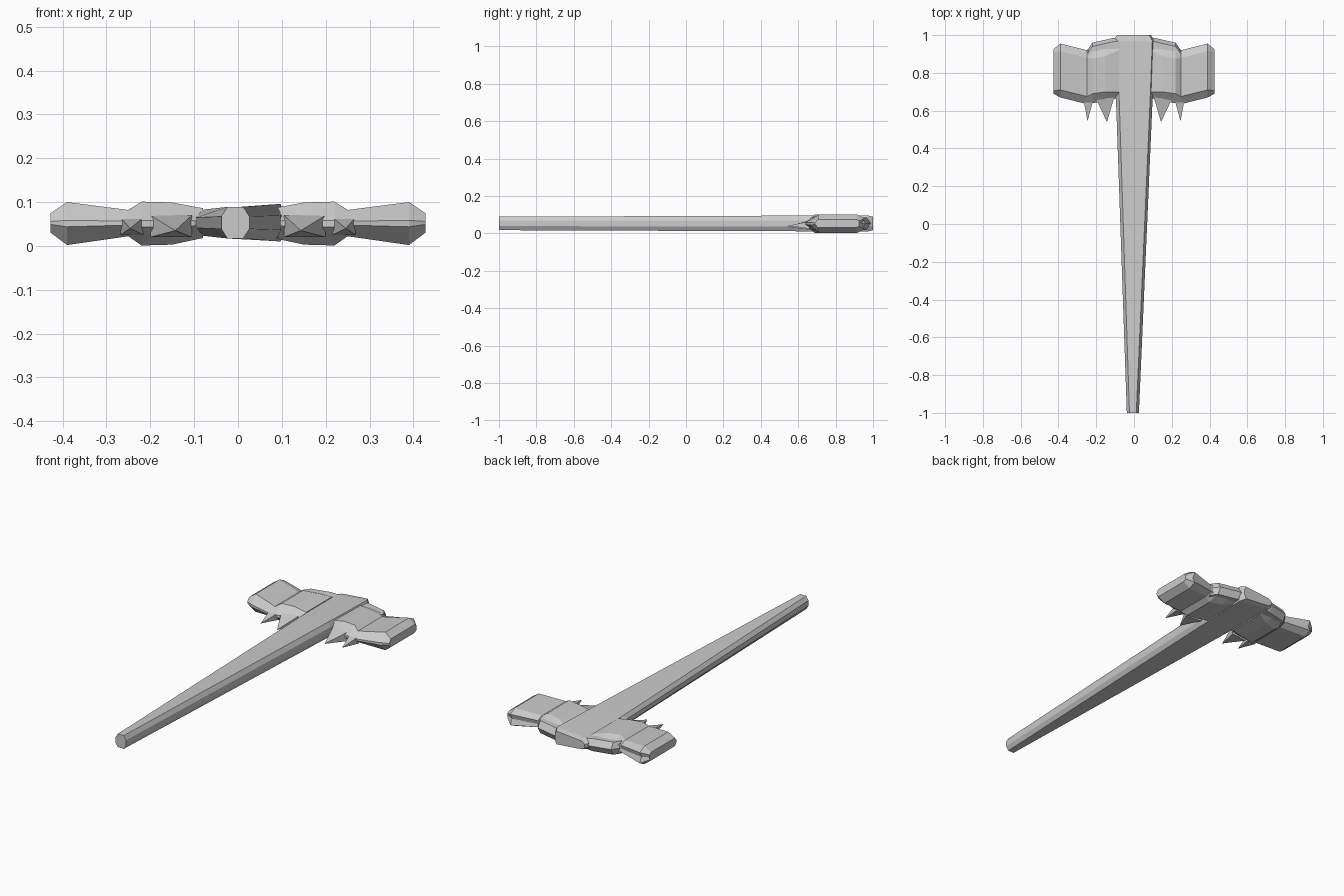
import bpy, bmesh

if "Cube" in bpy.data.objects:
    bpy.data.objects.remove(bpy.data.objects["Cube"])


def finish(name, bm, mirror=False):
    bmesh.ops.recalc_face_normals(bm, faces=bm.faces)
    me = bpy.data.meshes.new(name)
    bm.to_mesh(me)
    bm.free()
    ob = bpy.data.objects.new(name, me)
    bpy.context.collection.objects.link(ob)
    if mirror:
        ob.modifiers.new("mirror", 'MIRROR').use_mirror_merge = False
    return ob


def loft(name, rings, mirror=False):
    """Skin matching rings of points and cap both ends."""
    bm = bmesh.new()
    loops = [[bm.verts.new(p) for p in ring] for ring in rings]
    n = len(loops[0])
    for a, b in zip(loops, loops[1:]):
        for i in range(n):
            j = (i + 1) % n
            bm.faces.new((a[i], a[j], b[j], b[i]))
    bm.faces.new(loops[0])
    bm.faces.new(loops[-1])
    return finish(name, bm, mirror)


def spike(name, base, tip):
    """Mirrored pyramid from a base outline to a point."""
    bm = bmesh.new()
    vs = [bm.verts.new(p) for p in base]
    t = bm.verts.new(tip)
    bm.faces.new(vs)
    for i in range(len(vs)):
        bm.faces.new((vs[i], vs[(i + 1) % len(vs)], t))
    return finish(name, bm, True)


# Tapered eight-sided handle running through the head
def handle_ring(y, xl, xr, tl, tr, zl, zr):
    # tl/tr: ends of the flat top; zl/zr: half thickness at left/right
    m = 0.053
    return [(xl, y, m - zl * 0.4), (tl, y, m - zl), (tr, y, m - zr), (xr, y, m - zr * 0.4),
            (xr, y, m + zr * 0.4), (tr, y, m + zr), (tl, y, m + zl), (xl, y, m + zl * 0.4)]


loft("handle", [
    handle_ring(-1.0, -0.038, 0.026, -0.024, 0.012, 0.036, 0.036),
    handle_ring(0.65, -0.095, 0.098, -0.078, 0.085, 0.030, 0.042),
    handle_ring(0.97, -0.108, 0.106, -0.085, 0.097, 0.027, 0.043),
    handle_ring(1.0, -0.09, 0.09, -0.075, 0.08, 0.022, 0.036),
])


# Hammer head: faceted block with a pinched waist, mirrored to both sides
def head_ring(x, y0, y1, z0, z1, c, notch):
    m = (z0 + z1) / 2
    h = (z1 - z0) / 2
    return [(x, y0, m - h * 0.15), (x, y0, m + h * 0.15), (x, y0 + c, z1),
            (x, y1 - c, z1), (x, y1, m + h * 0.6), (x, y1 - notch, m),
            (x, y1, m - h * 0.6), (x, y1 - c, z0), (x, y0 + c, z0)]


loft("head_block", [
    head_ring(0.08, 0.67, 0.95, 0.018, 0.086, 0.03, 0.0),
    head_ring(0.15, 0.65, 0.94, 0.003, 0.099, 0.05, 0.0),
    head_ring(0.22, 0.64, 0.925, 0.001, 0.101, 0.05, 0.0),
    head_ring(0.25, 0.635, 0.92, 0.022, 0.082, 0.04, 0.0),
    head_ring(0.39, 0.67, 0.955, 0.002, 0.10, 0.04, 0.015),
    head_ring(0.427, 0.69, 0.925, 0.03, 0.075, 0.015, 0.0),
], True)

# Thin wedge behind the head, joining it to the handle
outline = [(0.07, 0.99), (0.11, 0.985), (0.22, 0.96), (0.245, 0.925), (0.22, 0.86), (0.07, 0.86)]
loft("back_wedge", [
    [(x, y - 0.02, 0.018 if x > 0.1 else 0.025) for x, y in outline],
    [(x, y, 0.053) for x, y in outline],
    [(x, y - 0.02, 0.086 if x > 0.1 else 0.08) for x, y in outline],
], True)

# Spikes on the front side of the head
spike("inner_spike", [(0.105, 0.67, 0.02), (0.20, 0.66, 0.02), (0.20, 0.66, 0.07),
                      (0.105, 0.67, 0.07)], (0.143, 0.54, 0.035))
spike("outer_spike", [(0.215, 0.66, 0.025), (0.268, 0.66, 0.025), (0.268, 0.66, 0.065),
                      (0.215, 0.66, 0.065)], (0.246, 0.545, 0.04))
